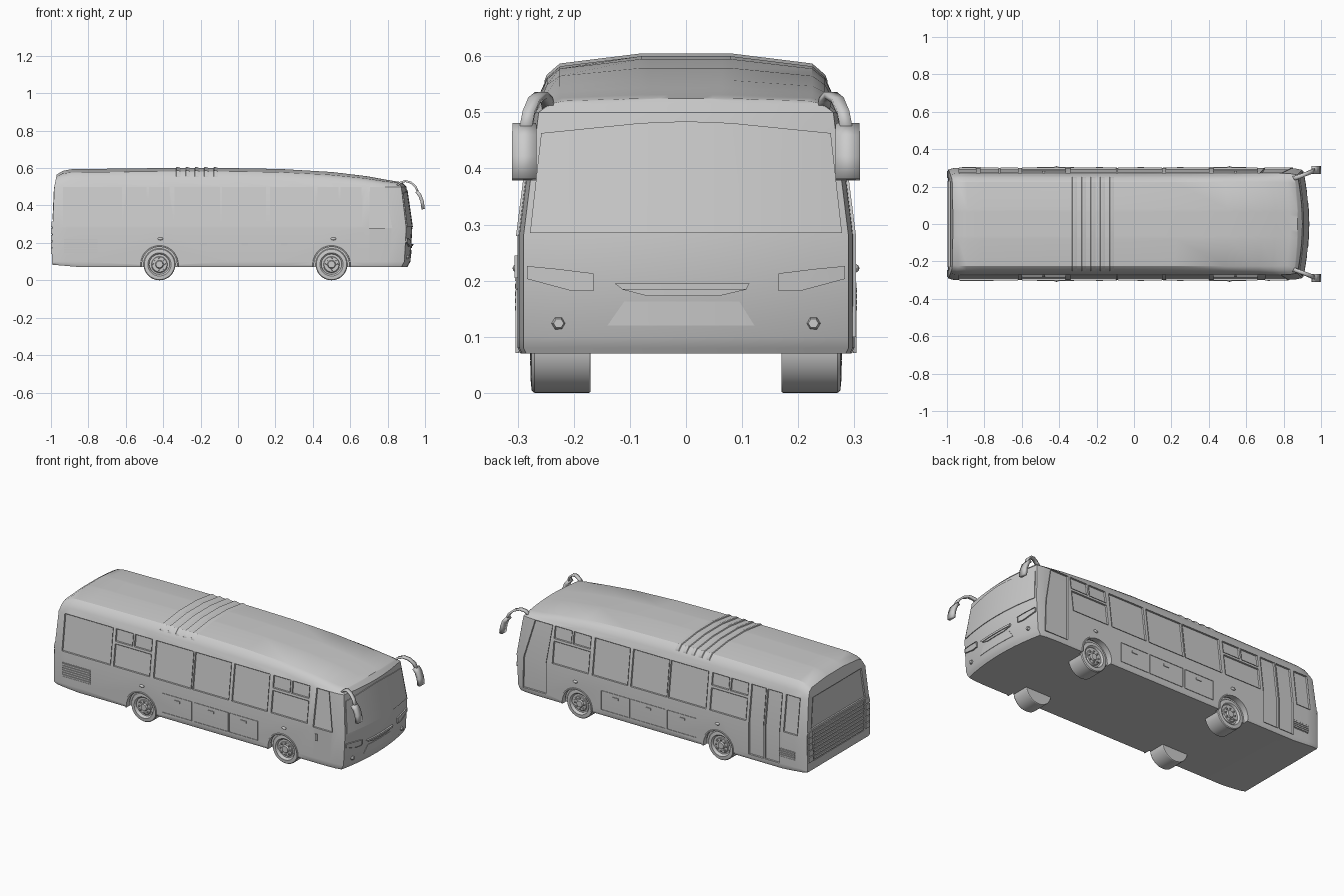
import bpy, bmesh, math
from mathutils import Matrix, Vector

if "Cube" in bpy.data.objects:
    bpy.data.objects.remove(bpy.data.objects["Cube"])


def interp(t, knots):
    if t <= knots[0][0]:
        return knots[0][1]
    for (a, p), (b, q) in zip(knots, knots[1:]):
        if t <= b:
            return p + (q - p) * (t - a) / (b - a)
    return knots[-1][1]


# Body surface: side, front and rear outlines as functions
FRONT = [(.07, .905), (.10, .922), (.28, .932), (.50, .90), (.53, .87)]
REAR = [(.07, -.985), (.09, -.994), (.28, -.992), (.50, -.982), (.60, -.962)]
SIDE = [(.07, .295), (.08, .30), (.28, .30), (.50, .272)]
ROOF = [(0, .65), (.015, .85), (.04, .94), (.3, 1), (.5, 1), (.65, .95), (.8, .79),
        (.9, .57), (.957, .38), (1, .25)]
WIDTH = [(0, .97), (.015, .995), (.04, 1), (.94, 1), (.98, .99), (1, .965)]
SECTION = [(.295, .07), (.30, .08), (.30, .10), (.30, .28), (.272, .50), (.26, .535),
           (.248, .562), (.225, .582), (.08, .60)]


def x_front(y, z):
    return interp(z, FRONT) - .035 * (y / .3) ** 2


def on_side(sgn):
    return lambda u, v, d: (u, sgn * (interp(v, SIDE) + d), v)


def on_front(u, v, d):
    return (x_front(u, v) + d, u, v)


def on_rear(u, v, d):
    return (interp(v, REAR) - d, u, v)


def finish(name, bm):
    bmesh.ops.recalc_face_normals(bm, faces=bm.faces)
    me = bpy.data.meshes.new(name)
    bm.to_mesh(me)
    bm.free()
    ob = bpy.data.objects.new(name, me)
    bpy.context.collection.objects.link(ob)
    return ob


def plate(bm, pts, place, d0, d1, frame=0):
    """Outline in surface coordinates, optionally hollow, thickened and laid on the body."""
    t = bmesh.new()
    f = t.faces.new([t.verts.new((u, v, 0)) for u, v in pts])
    if frame:
        bmesh.ops.inset_individual(t, faces=[f], thickness=frame, use_even_offset=True)
        bmesh.ops.delete(t, geom=[f], context='FACES_ONLY')
    cuts = [((0, v, 0), (0, 1, 0)) for v in (.1, .28)]
    if place is on_front:
        cuts += [((i * .06, 0, 0), (1, 0, 0)) for i in range(-4, 5)]
    for co, no in cuts:
        bmesh.ops.bisect_plane(t, geom=t.verts[:] + t.edges[:] + t.faces[:],
                               plane_co=co, plane_no=no, dist=1e-5)
    ext = bmesh.ops.extrude_face_region(t, geom=t.faces[:])
    top = {g for g in ext['geom'] if isinstance(g, bmesh.types.BMVert)}
    for v in t.verts:
        v.co = place(v.co.x, v.co.y, d1 if v in top else d0)
    bmesh.ops.recalc_face_normals(t, faces=t.faces)
    me = bpy.data.meshes.new("tmp")
    t.to_mesh(me)
    t.free()
    bm.from_mesh(me)
    bpy.data.meshes.remove(me)


def rect(u0, u1, v0, v1):
    return [(u0, v0), (u1, v0), (u1, v1), (u0, v1)]


# Body shell: lofted section with gridded end caps
def shell(s, u, i):
    y, z = SECTION[i]
    y *= u * interp(s, WIDTH)
    if z > .5:
        z = .5 + (z - .5) * interp(s, ROOF)
    if i < 2:
        z += .013 * max(0, 1 - s / .08)
    xr = interp(z, REAR)
    return Vector((xr + s * (x_front(y, z) - xr), y, z))


N, C = len(SECTION), 10
us = [-1 + 2 * k / C for k in range(C + 1)]
ring = [(u, 0) for u in us] + [(1, i) for i in range(1, N)] + \
       [(u, N - 1) for u in us[-2::-1]] + [(-1, i) for i in range(N - 2, 0, -1)]
bm = bmesh.new()
loops = [[bm.verts.new(shell(s, u, i)) for u, i in ring]
         for s in (0, .015, .04, .08, .3, .5, .65, .8, .9, .94, .957, .98, 1)]
for a, b in zip(loops, loops[1:]):
    for k in range(len(ring)):
        m = (k + 1) % len(ring)
        bm.faces.new((a[k], a[m], b[m], b[k]))
for s in (0, 1):
    g = [[bm.verts.new(shell(s, u, i)) for u in us] for i in range(N)]
    for i in range(N - 1):
        for k in range(C):
            bm.faces.new((g[i][k], g[i][k + 1], g[i + 1][k + 1], g[i + 1][k]))
bmesh.ops.remove_doubles(bm, verts=bm.verts, dist=1e-5)
body = finish("body", bm)

# Window and door outlines on each side
shared = [rect(a, b, .29, .50) for a, b in ((-.34, -.095), (-.085, .15), (.17, .40))]
for a, b in ((-.60, -.365), (.425, .66)):
    m = (a + b) / 2
    shared += [rect(a, b, .29, .415), rect(a, m - .006, .43, .50), rect(m + .006, b, .43, .50)]
windows = {
    -1: shared + [rect(-.935, -.62, .29, .50),
                  [(.70, .28), (.825, .28), (.785, .50), (.705, .50)]],
    1: shared + [rect(-.935, -.845, .29, .50), rect(-.82, -.725, .10, .50),
                 rect(-.715, -.62, .10, .50),
                 [(.70, .10), (.85, .10), (.845, .28), (.79, .50), (.675, .50), (.70, .28)]]}
rear_window = [(-.25, .325), (.25, .325), (.225, .50), (-.225, .50)]

# Recess windows, doors and wheel arches into the shell
WHEELS = (-.42, .50)
cut = bmesh.new()
for sgn, outlines in windows.items():
    for pts in outlines:
        plate(cut, pts, on_side(sgn), -.008, .03)
    for x in WHEELS:
        bmesh.ops.create_cone(cut, cap_ends=True, segments=40, radius1=.097, radius2=.097, depth=.08,
                              matrix=Matrix.Translation((x, sgn * .306, .085)) @ Matrix.Rotation(math.pi / 2, 4, 'X'))
plate(cut, rear_window, on_rear, -.007, .03)
cutter = finish("cutter", cut)
cutter.hide_render = True
mod = body.modifiers.new("recesses", 'BOOLEAN')
mod.operation, mod.solver, mod.object = 'DIFFERENCE', 'EXACT', cutter
bpy.context.view_layer.objects.active = body
bpy.ops.object.modifier_apply(modifier=mod.name)
bpy.data.objects.remove(cutter)

# Side details
for sgn, side in ((-1, "front"), (1, "back")):
    place = on_side(sgn)
    bm = bmesh.new()
    for pts in windows[sgn]:
        plate(bm, pts, place, -.01, .003, .006)
    finish(side + "_window_frames", bm)

    bm = bmesh.new()
    for a, b in ((-.28, -.09), (-.075, .147), (.155, .34)):
        plate(bm, rect(a, b, .105, .217), place, -.005, .003, .006)
        m = (a + b) / 2
        plate(bm, rect(m - .018, m + .018, .185, .197), place, -.005, .004)
    finish(side + "_luggage_hatches", bm)

    bm = bmesh.new()
    a, b, top = (-.93, -.75, .225) if sgn < 0 else (-.92, -.82, .19)
    plate(bm, rect(a, b, .143, top), place, -.005, .002, .004)
    n = 6 if sgn < 0 else 4
    for i in range(n):
        v = .147 + (top - .147) * i / n
        plate(bm, rect(a, b, v, v + .008), place, -.005, .005)
    finish(side + "_vent", bm)

    bm = bmesh.new()
    for x in (-.415, .51):
        bmesh.ops.create_uvsphere(bm, u_segments=16, v_segments=8, radius=1,
                                  matrix=Matrix.Translation((x, sgn * .30, .222)) @ Matrix.Diagonal((.015, .009, .008, 1)))
    finish(side + "_marker_lights", bm)

    # Wheel arch lips
    bm = bmesh.new()
    for x in WHEELS:
        rows = []
        for k in range(33):
            a = math.radians(-8 + 196 * k / 32)
            rows.append([bm.verts.new((x + r * math.cos(a), sgn * y, .085 + r * math.sin(a)))
                         for r, y in ((.093, .275), (.093, .304), (.099, .304), (.102, .298))])
        for p, q in zip(rows, rows[1:]):
            for j in range(3):
                bm.faces.new((p[j], p[j + 1], q[j + 1], q[j]))
    finish(side + "_arch_lips", bm)

    # Wheels: lathed tyre and rim with lug nuts
    prof = [(0, .17), (.083, .17), (.085, .173), (.085, .27), (.081, .275), (.062, .277), (.058, .274),
            (.053, .262), (.045, .262), (.04, .27), (.022, .27), (.018, .278), (0, .278)]
    for x, end in zip(WHEELS, ("rear", "fore")):
        bm = bmesh.new()
        vs = [bm.verts.new((r, 0, y)) for r, y in prof]
        es = [bm.edges.new(e) for e in zip(vs, vs[1:])]
        bmesh.ops.spin(bm, geom=vs + es, cent=(0, 0, 0), axis=(0, 0, 1), angle=2 * math.pi, steps=40)
        bmesh.ops.remove_doubles(bm, verts=bm.verts, dist=1e-5)
        for k in range(8):
            a = k * math.pi / 4
            bmesh.ops.create_cone(bm, cap_ends=True, segments=6, radius1=.005, radius2=.004, depth=.012,
                                  matrix=Matrix.Translation((.032 * math.cos(a), .032 * math.sin(a), .272)))
        for v in bm.verts:
            v.co = (x + v.co.x, sgn * v.co.z, .085 + v.co.y)
        finish(f"{side}_{end}_wheel", bm)

    # Mirror arm and head: ribbons with thickness
    arm = [(.845, .243, .50, .011), (.868, .248, .522, .011), (.895, .258, .531, .011),
           (.925, .27, .522, .011), (.95, .28, .50, .011), (.965, .287, .465, .011)]
    head = [(.955, .288, .475, .021), (.972, .288, .455, .022), (.985, .288, .42, .022), (.99, .288, .38, .022)]
    for name, path, thick in (("mirror_arm", arm, .011), ("mirror_head", head, .018)):
        bm = bmesh.new()
        rows = [[bm.verts.new((x, sgn * (y + o * w), z)) for o in (-1, 1)] for x, y, z, w in path]
        for p, q in zip(rows, rows[1:]):
            bm.faces.new((p[0], p[1], q[1], q[0]))
        sol = finish(f"{side}_{name}", bm).modifiers.new("thickness", 'SOLIDIFY')
        sol.thickness, sol.offset = thick, 0

    # Headlight, fog lamp and tail lights
    bm = bmesh.new()
    lamp = [(.283, .226), (.23, .221), (.165, .213), (.165, .182), (.205, .182), (.283, .203)]
    lamp = [(sgn * u, v) for u, v in lamp]
    plate(bm, lamp, on_front, -.01, .008, .006)
    plate(bm, lamp, on_front, -.01, .004)
    finish(side + "_headlight", bm)
    bm = bmesh.new()
    bmesh.ops.create_cone(bm, cap_ends=True, segments=6, radius1=.015, radius2=.009, depth=.02,
                          matrix=Matrix.Translation(on_front(sgn * .227, .124, 0)) @ Matrix.Rotation(math.pi / 2, 4, 'Y'))
    finish(side + "_fog_lamp", bm)
    bm = bmesh.new()
    for i in range(5):
        z = .14 + i * .036
        plate(bm, rect(sgn * .245, sgn * .283, z, z + .03), on_rear, -.005, .007)
    finish(side + "_tail_lights", bm)

# Driver door handle
bm = bmesh.new()
plate(bm, rect(.715, .727, .205, .245), on_side(-1), -.005, .006)
finish("door_handle", bm)

# Windscreen, grille strip and number plate panel
bm = bmesh.new()
plate(bm, [(-.278, .285), (.278, .285), (.258, .463), (.08, .481), (0, .484), (-.08, .481), (-.258, .463)],
      on_front, -.005, .004)
finish("windscreen", bm)
bm = bmesh.new()
plate(bm, [(-.113, .184), (.107, .184), (.113, .195), (-.127, .195)], on_front, -.005, .010)
plate(bm, [(-.07, .173), (.06, .173), (.107, .184), (-.113, .184)], on_front, -.005, .005)
finish("grille_strip", bm)
bm = bmesh.new()
plate(bm, [(-.14, .12), (.122, .12), (.095, .163), (-.11, .163)], on_front, -.005, .002)
finish("plate_panel", bm)

# Rear window frame and engine louvres
bm = bmesh.new()
plate(bm, rear_window, on_rear, -.01, .002, .007)
finish("rear_window_frame", bm)
bm = bmesh.new()
plate(bm, rect(-.235, .235, .135, .312), on_rear, -.005, .002, .005)
for i in range(8):
    z = .143 + i * .021
    plate(bm, rect(-.23, .23, z, z + .012), on_rear, -.005, .005)
finish("engine_louvres", bm)

# Roof ribs: wedges following the roof section
bm = bmesh.new()
half = [(.252, .552), (.248, .562), (.225, .582), (.08, .60)]
across = half + [(-y, z) for y, z in half[::-1]]
for i in range(5):
    x = -.335 + i * .05
    rows = [[bm.verts.new((x + dx, y, z + dz)) for dx, dz in ((0, -.006), (.006, .005), (.016, .005), (.045, -.006))]
            for y, z in across]
    for p, q in zip(rows, rows[1:]):
        for j in range(4):
            bm.faces.new((p[j], p[(j + 1) % 4], q[(j + 1) % 4], q[j]))
    bm.faces.new(rows[0])
    bm.faces.new(rows[-1])
finish("roof_ribs", bm)

bpy.ops.object.select_all(action='SELECT')
bpy.ops.object.shade_smooth_by_angle(angle=math.radians(30))
